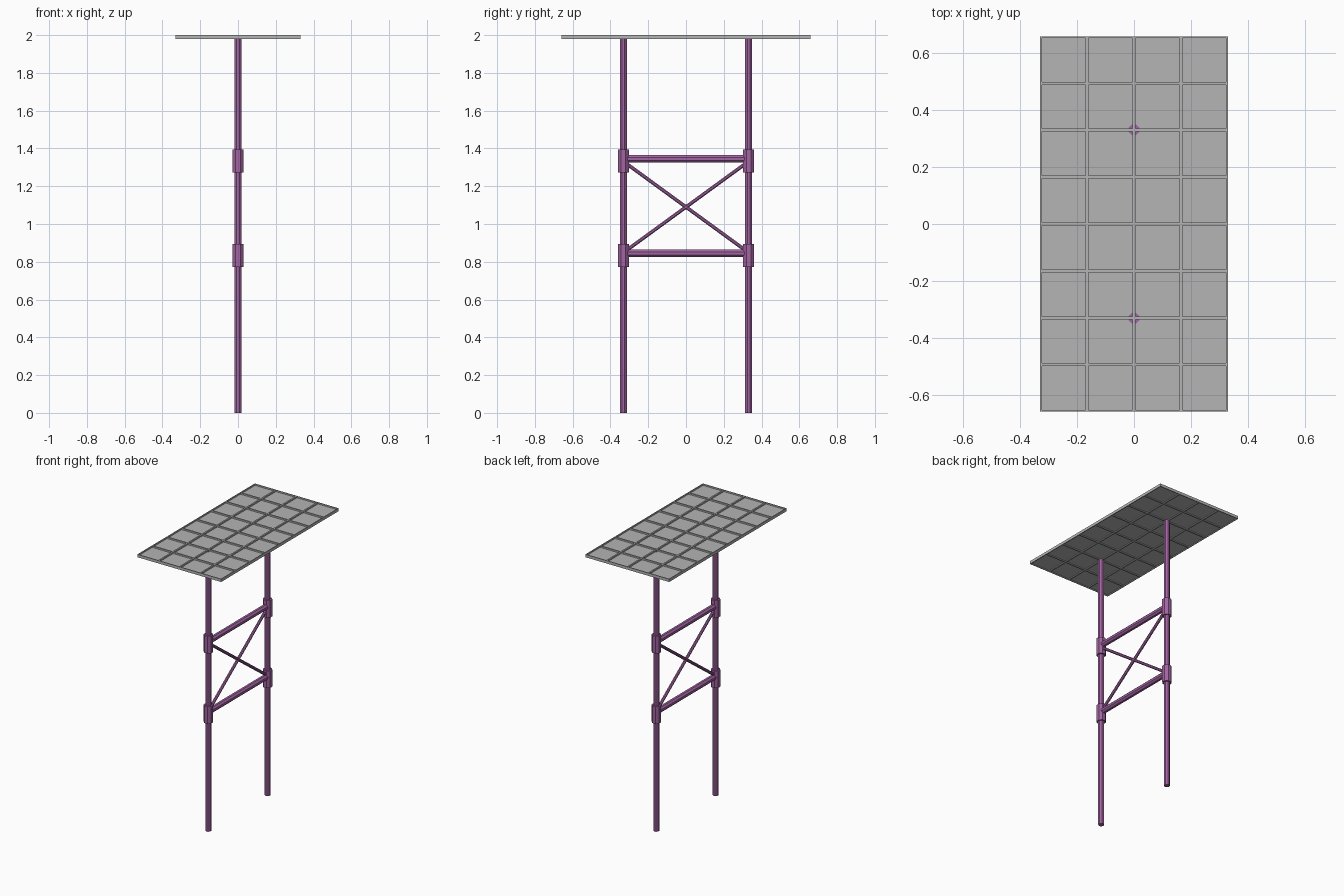
import bpy
import bmesh
import math
from mathutils import Vector, Matrix

cube = bpy.data.objects.get("Cube")
if cube:
    bpy.data.objects.remove(cube, do_unlink=True)


def make_material(name, rgb):
    mat = bpy.data.materials.new(name)
    mat.use_nodes = True
    mat.diffuse_color = (*rgb, 1)
    mat.node_tree.nodes["Principled BSDF"].inputs["Base Color"].default_value = (*rgb, 1)
    return mat


purple = make_material("purple paint", (0.36, 0.13, 0.36))
grey = make_material("grey metal", (0.46, 0.46, 0.46))


def finish(name, bm, mat):
    mesh = bpy.data.meshes.new(name)
    bm.to_mesh(mesh)
    bm.free()
    mesh.materials.append(mat)
    obj = bpy.data.objects.new(name, mesh)
    bpy.context.collection.objects.link(obj)


def tube(name, start, end, apothem):
    """Eight-sided tube with flat sides facing the axes."""
    start, end = Vector(start), Vector(end)
    axis = end - start
    radius = apothem / math.cos(math.pi / 8)
    place = (Matrix.Translation((start + end) / 2)
             @ axis.to_track_quat("Z", "Y").to_matrix().to_4x4()
             @ Matrix.Rotation(math.pi / 8, 4, "Z"))
    bm = bmesh.new()
    bmesh.ops.create_cone(bm, cap_ends=True, segments=8, radius1=radius,
                          radius2=radius, depth=axis.length, matrix=place)
    finish(name, bm, purple)


def add_box(bm, low, high):
    low, high = Vector(low), Vector(high)
    place = Matrix.Translation((low + high) / 2) @ Matrix.Diagonal((*(high - low), 1))
    bmesh.ops.create_cube(bm, size=1, matrix=place)


# Legs with sleeve collars
LEG_Y = 0.332
LEVELS = {"lower": 0.833, "upper": 1.333}
for side, sign in (("front", -1), ("back", 1)):
    y = sign * LEG_Y
    tube(f"{side}_leg", (0, y, 0), (0, y, 1.991), 0.0185)
    for level, z in LEVELS.items():
        tube(f"{side}_{level}_collar", (0, y, z - 0.061), (0, y, z + 0.061), 0.029)

# Horizontal rails and crossed braces between the collars
for level, z in LEVELS.items():
    tube(f"{level}_rail", (0, -LEG_Y, z + 0.012), (0, LEG_Y, z + 0.012), 0.019)
for name, sign in (("rising_brace", 1), ("falling_brace", -1)):
    tube(name, (0, -0.32 * sign, 0.857), (0, 0.32 * sign, 1.323), 0.0095)

# Deck sheet
HALF_X, HALF_Y, BOTTOM, TOP = 0.33, 0.66, 1.98, 2.0
bm = bmesh.new()
add_box(bm, (-HALF_X, -HALF_Y, 1.986), (HALF_X, HALF_Y, 1.99))
finish("deck_panel", bm, grey)

# Deck ribs: one grid cut from a plate, open in every cell
COLS, ROWS, RIB, RIM = 4, 8, 0.0052, 0.006


def rib_edges(half, count):
    """Low and high edge of each rib, with the rim kept inside the deck."""
    pitch = 2 * half / count
    spans = [(-half + i * pitch - RIB, -half + i * pitch + RIB) for i in range(1, count)]
    return [(-half, -half + RIM)] + spans + [(half - RIM, half)]


xs = [v for span in rib_edges(HALF_X, COLS) for v in span]
ys = [v for span in rib_edges(HALF_Y, ROWS) for v in span]
bm = bmesh.new()
grid = [[bm.verts.new((x, y, BOTTOM)) for y in ys] for x in xs]
for i in range(len(xs) - 1):
    for j in range(len(ys) - 1):
        if i % 2 and j % 2:
            continue
        bm.faces.new((grid[i][j], grid[i + 1][j], grid[i + 1][j + 1], grid[i][j + 1]))
extruded = bmesh.ops.extrude_face_region(bm, geom=bm.faces[:], use_keep_orig=True)
bmesh.ops.translate(bm, vec=(0, 0, TOP - BOTTOM),
                    verts=[g for g in extruded["geom"] if isinstance(g, bmesh.types.BMVert)])
bmesh.ops.recalc_face_normals(bm, faces=bm.faces[:])
finish("deck_ribs", bm, grey)
